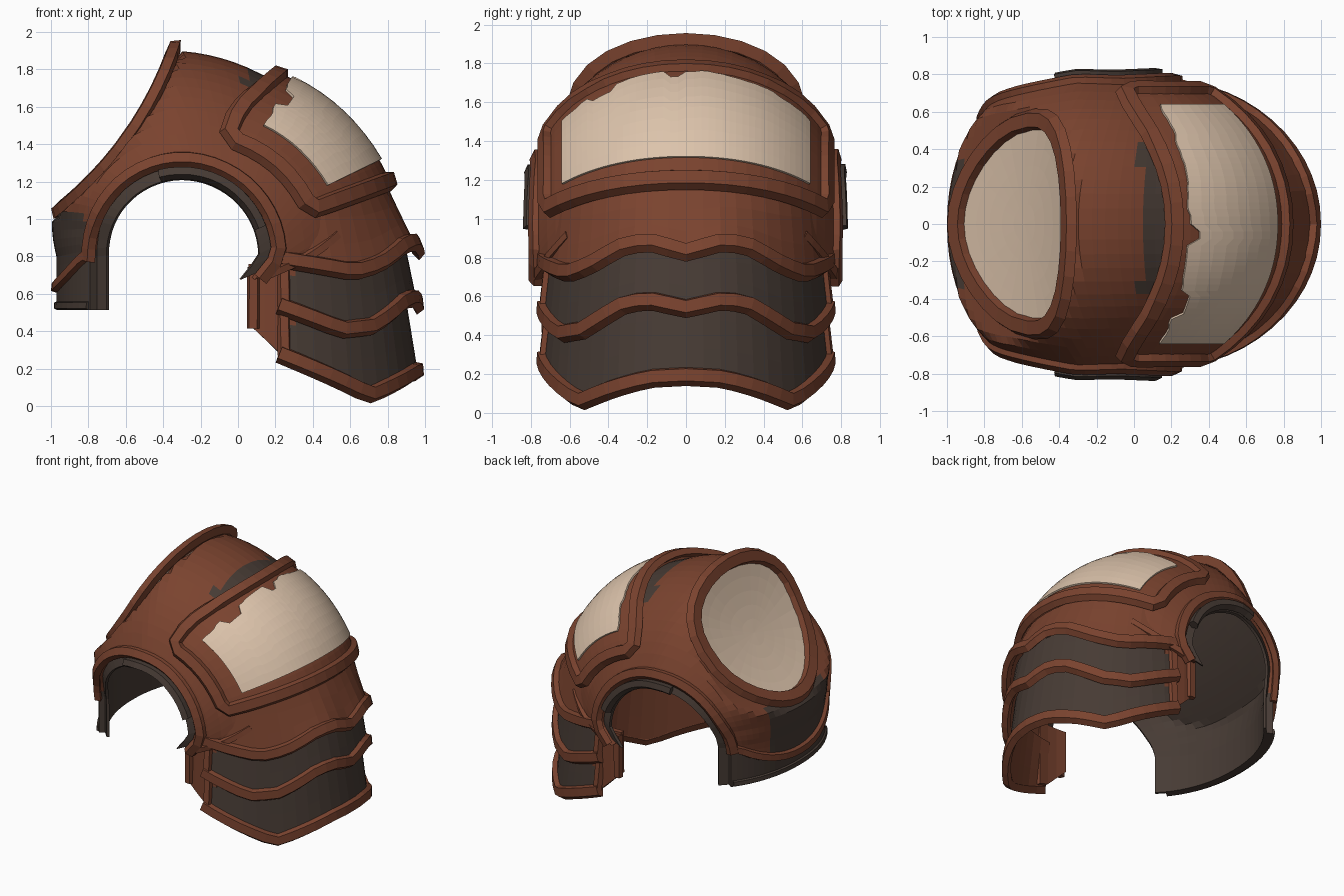
import bpy, bmesh, random
from math import sin, cos, tan, acos, radians, degrees
from mathutils import Vector

random.seed(4)
cube = bpy.data.objects.get("Cube")
if cube:
    bpy.data.objects.remove(cube, do_unlink=True)


def material(name, rgb):
    m = bpy.data.materials.new(name)
    m.use_nodes = True
    m.diffuse_color = (*rgb, 1)
    m.node_tree.nodes["Principled BSDF"].inputs["Base Color"].default_value = (*rgb, 1)
    return m


BROWN = material("rust_brown", (0.195, 0.056, 0.028))
DARK = material("dark_leather", (0.063, 0.044, 0.035))
BONE = material("bone_white", (0.72, 0.55, 0.41))
MIDDLE = Vector((0, 0, 0.7))


def lerp_table(x, table):
    if x <= table[0][0]:
        return table[0][1]
    for (x0, y0), (x1, y1) in zip(table, table[1:]):
        if x <= x1:
            return y0 + (y1 - y0) * (x - x0) / (x1 - x0)
    return table[-1][1]


def finish(name, bm, mats):
    me = bpy.data.meshes.new(name)
    bm.to_mesh(me)
    bm.free()
    for m in mats:
        me.materials.append(m)
    ob = bpy.data.objects.new(name, me)
    bpy.context.collection.objects.link(ob)
    return ob


def patch(name, f, nu, nv, thick, mats, rule=None):
    """Thick sheet from f(u, v) with u and v in 0..1; last material lines the back."""
    bm = bmesh.new()
    grid = [[bm.verts.new(f(i / nu, j / nv)) for j in range(nv + 1)] for i in range(nu + 1)]
    for i in range(nu):
        for j in range(nv):
            face = bm.faces.new((grid[i][j], grid[i + 1][j], grid[i + 1][j + 1], grid[i][j + 1]))
            if rule:
                face.material_index = rule((i + 0.5) / nu, (j + 0.5) / nv)
    # faces point away from the middle of the armour
    bm.normal_update()
    if sum(g.normal.dot(g.calc_center_median() - MIDDLE) for g in bm.faces) < 0:
        bmesh.ops.reverse_faces(bm, faces=bm.faces[:])
    ob = finish(name, bm, mats)
    mod = ob.modifiers.new("thickness", "SOLIDIFY")
    mod.thickness = thick
    mod.offset = -1
    mod.material_offset = len(mats) - 1


def sweep(name, f, path, w, h, mat=BROWN, closed=False):
    """Raised bevelled trim that follows a path of (u, v) on the surface f."""
    bm = bmesh.new()
    pts = [f(*p) for p in path]
    n = len(pts)
    rings = []
    for i, (u, v) in enumerate(path):
        e = 0.01
        nor = (f(u + e, v) - f(u - e, v)).cross(f(u, v + e) - f(u, v - e)).normalized()
        if nor.dot(pts[i] - MIDDLE) < 0:
            nor = -nor
        ahead = pts[(i + 1) % n] if closed else pts[min(i + 1, n - 1)]
        behind = pts[i - 1] if closed else pts[max(i - 1, 0)]
        side = (ahead - behind).normalized().cross(nor)
        profile = [(-1, -0.4), (-0.65, 1), (0.6, 0.85), (1, -0.4), (0, -0.9)]
        rings.append([bm.verts.new(pts[i] + side * w * a + nor * h * b) for a, b in profile])
    for i in range(n if closed else n - 1):
        a, b = rings[i], rings[(i + 1) % n]
        for k in range(5):
            bm.faces.new((a[k], a[k - 1], b[k - 1], b[k]))
    if not closed:
        bm.faces.new(rings[0])
        bm.faces.new(rings[-1])
    bmesh.ops.recalc_face_normals(bm, faces=bm.faces[:])
    finish(name, bm, [mat])


def span(a, b, n):
    return [a + (b - a) * i / n for i in range(n + 1)]


# Dome: swept round a sideways axis, with a dished slice where the round panel sits
RADIUS = [(0, 1.12), (20, 1.14), (45, 1.1), (65, 1.06), (92, 1.1), (110, 1.03),
          (130, 0.95), (150, 0.83), (165, 0.72), (180, 0.67)]
POW = 0.95
DISH = 0.27


def dome(th, ph, out=0.0):
    t, p = radians(min(max(th, 0), 180)), radians(ph)
    big = lerp_table(th, RADIUS)
    r = big * cos(p) ** POW
    if 88 < th < 185:
        lean = radians(144.6 - min(th, 180))
        along = 0.62 * tan(lean) - 0.345
        r = min(r, (0.59 + DISH * along * along) / cos(lean))
    grow = 1 + out / big
    x = -0.3 + r * grow * cos(t) - 0.01 * max(0, -th)
    taper = lerp_table(x, [(-0.65, 0.95), (-0.3, 1)])
    y = 0.86 * abs(sin(p)) ** POW * (1 if p > 0 else -1) * grow * taper
    drop = 0.0125 * (max(0, -th) + max(0, th - 180))
    return Vector((x, y, 0.8 + r * grow * sin(t) - drop))


def arch_phi(th, radius):
    return degrees(acos((radius / lerp_table(th, RADIUS)) ** (1 / POW)))


def low_edge(s):
    return 22 - 32 * s * s


def shell_at(radius, out):
    def f(u, v):
        s = v * 2 - 1
        th = low_edge(s) + (203 - low_edge(s)) * u
        return dome(th, s * arch_phi(th, radius), out)
    return f


def shell_colour(u, v):
    s = v * 2 - 1
    th = low_edge(s) + (203 - low_edge(s)) * u
    lip = th > 193 - 16 * s * s
    flap = th > 158 and -0.92 < s < 0.5
    worn_gap = 60 < th < 71 and -0.35 < s < 0.5
    return int(lip or flap or worn_gap)


patch("main_shell", shell_at(0.49, 0), 48, 26, 0.045, [BROWN, DARK], shell_colour)
patch("inner_lining", shell_at(0.43, -0.04), 36, 20, 0.02, [DARK])


def dome_s(th, s):
    return dome(th, s * arch_phi(th, 0.49))


def lining_s(th, s):
    return dome(th, s * arch_phi(th, 0.45))


for side, tag in ((-1, "front"), (1, "back")):
    sweep(tag + "_arch_rim", dome_s, [(th, side * 0.97) for th in span(-10, 182, 26)], 0.045, 0.03)
    sweep(tag + "_arch_padding", lining_s, [(th, side) for th in span(20, 105, 12)], 0.035, 0.035, DARK)
    sweep(tag + "_lobe_rim", dome_s, [(low_edge(s), side * s) for s in span(0.66, 0.98, 6)], 0.03, 0.025)
sweep("flap_band", dome_s, [(193 - 16 * s * s, s) for s in span(-0.97, 0.97, 16)], 0.035, 0.03)
sweep("flap_hem", dome_s, [(201, s) for s in span(-0.97, 0.97, 16)], 0.025, 0.015, DARK)


# Round dished panel
def disc(u, v):
    along, out = Vector((0.58, 0, 0.815)), Vector((-0.815, 0, 0.58))
    return Vector((-0.575, 0, 1.428)) + along * u + Vector((0, v, 0)) + out * (0.012 + DISH * u * u)


def egg(a, k):
    c = cos(a)
    u = abs(c) ** 0.85 * (1 if c > 0 else -1)
    return 0.46 * k * u, 0.48 * k * sin(a) * (1 + 0.22 * c)


patch("round_panel", lambda u, v: disc(*egg(radians(360 * v), 0.001 + u * 1.06)), 5, 28, 0.015, [BONE])
sweep("round_panel_rim", disc, [egg(radians(a), 1.14) for a in range(0, 360, 12)], 0.06, 0.04, closed=True)


# Raised upper plate with pale inset
def plate(th, ph):
    return dome(th, ph, 0.045)


def plate_top(ph):
    return 62 + 7 * min(1, abs(ph) / 42) ** 2


def plate_sheet(u, v):
    ph = 106 * v - 53
    return plate(20 + (plate_top(ph) - 20) * u, ph)


patch("upper_plate", plate_sheet, 9, 22, 0.05, [BROWN])
loop = ([(20, p) for p in span(-51, 51, 16)] + [(th, 53) for th in span(24, 64, 6)]
        + [(plate_top(p), p) for p in span(51, -51, 16)] + [(th, -53) for th in span(64, 24, 6)])
sweep("upper_plate_rim", plate, loop, 0.055, 0.035, closed=True)

chips = [random.choice((0, 0.4, 0.8, 3.5)) for _ in range(21)]


def inset(u, v):
    top = 58.5 - chips[round(v * 40) // 2]
    return dome(26 + (top - 26) * u, 88 * v - 44, 0.06)


patch("upper_plate_inset", inset, 8, 40, 0.012, [BONE])


# Hanging curved lames
def lame_surface(top, edge, ax, by):
    def f(a, t):
        r = radians(a)
        z = top + (lerp_table(abs(a), edge) - top) * t
        return Vector((0.15 + (ax[0] + (ax[1] - ax[0]) * t) * cos(r),
                       (by[0] + (by[1] - by[0]) * t) * sin(r), z))
    return f


LAMES = [
    ("top_lame", 1.15, [(0, 0.83), (14, 0.88), (24, 0.87), (42, 0.76), (55, 0.72), (85, 0.79)], 0.66, [BROWN]),
    ("middle_lame", 0.88, [(0, 0.54), (14, 0.58), (24, 0.57), (45, 0.43), (60, 0.41), (85, 0.54)],
     0.74, [DARK, BROWN]),
    ("bottom_lame", 0.62, [(0, 0.19), (15, 0.18), (30, 0.13), (47, 0.06), (85, 0.28)], 0.74, [DARK, BROWN]),
]
for name, top, edge, ax, mats in LAMES:
    f = lame_surface(top, edge, (ax, 0.81), (0.7, 0.74))
    patch(name, lambda u, v: f(170 * v - 85, u), 3, 24, 0.03, mats)
    sweep(name + "_rim", f, [(a, 1) for a in span(-85, 85, 26)], 0.05, 0.035)
    if len(mats) > 1:
        for side, tag in ((-1, "_front"), (1, "_back")):
            sweep(name + tag + "_edge", f, [(side * 83, t) for t in span(0.15, 1, 3)], 0.035, 0.025)

# Side straps joining the lames to the shell
strap = lame_surface(0.76, [(82, 0.25), (97, 0.44)], (0.76, 0.78), (0.72, 0.72))
for side, tag in ((-1, "front"), (1, "back")):
    patch(tag + "_strap", lambda u, v: strap(side * (78 + 19 * v), u), 3, 3, 0.04, [BROWN])
    sweep(tag + "_strap_edge", strap, [(side * 95, t) for t in span(0.05, 1, 3)], 0.035, 0.025)
